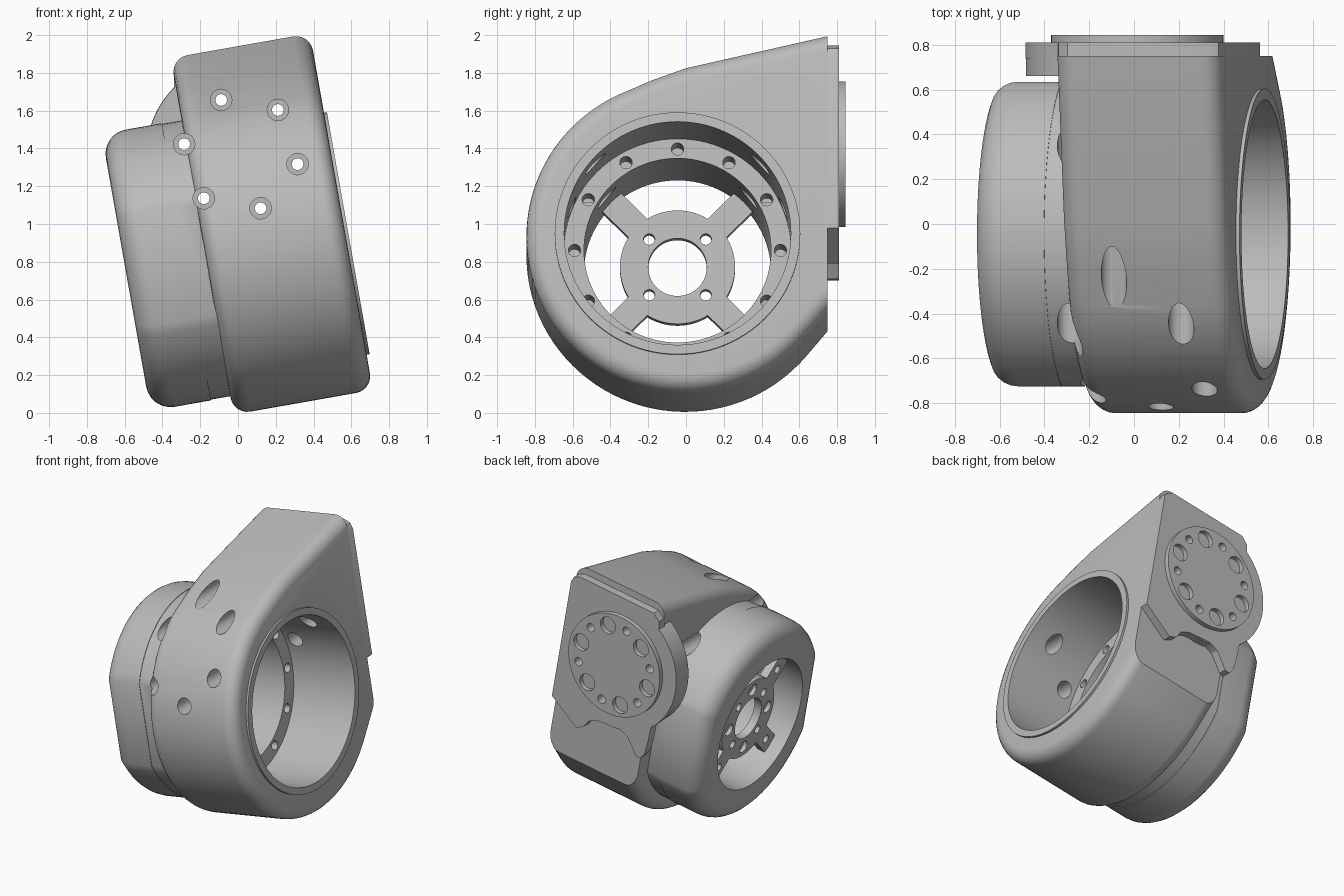
import bpy, bmesh
from math import sin, cos, asin, acos, degrees, radians, pi
from mathutils import Matrix

cube = bpy.data.objects.get("Cube")
if cube:
    bpy.data.objects.remove(cube, do_unlink=True)

grey = bpy.data.materials.new("satin_grey")
grey.use_nodes = True
grey.diffuse_color = (0.5, 0.5, 0.5, 1)
grey.node_tree.nodes["Principled BSDF"].inputs["Base Color"].default_value = (0.5, 0.5, 0.5, 1)

TILT = radians(10)
AXIS_Y = -0.045
# Axle frame: profiles drawn in (y, up), extruded along the tilted axle
AXLE = (Matrix.Translation((0, 0, 0.848)) @ Matrix.Rotation(-TILT, 4, 'Y')
        @ Matrix(((0, 0, 1, 0), (1, 0, 0, 0), (0, 1, 0, 0), (0, 0, 0, 1))))
# Back frame: profiles drawn in (x, z), extruded along y
BACK = Matrix(((1, 0, 0, 0), (0, 0, 1, 0), (0, 1, 0, 0), (0, 0, 0, 1)))


def circle(r, cx=AXIS_Y, cy=0, n=96):
    return [(cx + r * cos(2 * pi * i / n), cy + r * sin(2 * pi * i / n)) for i in range(n)]


def arc(r, start, end, cx, cy, n):
    angles = [radians(start + (end - start) * i / n) for i in range(n + 1)]
    return [(cx + r * cos(a), cy + r * sin(a)) for a in angles]


def flatted(r, half):
    """Circle with a flat at front and back."""
    a = degrees(acos(half / r))
    return arc(r, a, 180 - a, AXIS_Y, 0, 30) + arc(r, 180 + a, 360 - a, AXIS_Y, 0, 30)


def rect(x0, x1, y0, y1):
    return [(x0, y0), (x1, y0), (x1, y1), (x0, y1)]


def prism(name, pts, lo, hi, frame=AXLE, bevel=0, rims=()):
    """Extrude a profile from lo to hi; optionally round the chosen end rims."""
    bm = bmesh.new()
    bottom = [bm.verts.new((x, y, lo)) for x, y in pts]
    top = [bm.verts.new((x, y, hi)) for x, y in pts]
    bm.faces.new(bottom[::-1])
    bm.faces.new(top)
    for i in range(len(pts)):
        bm.faces.new((bottom[i - 1], bottom[i], top[i], top[i - 1]))
    bm.normal_update()
    if bevel:
        edges = [e for e in bm.edges
                 if any(all(abs(v.co.z - r) < 1e-5 for v in e.verts) for r in rims)]
        bmesh.ops.bevel(bm, geom=edges, offset=bevel, segments=6, profile=0.5,
                        affect='EDGES', clamp_overlap=False)
    bm.transform(frame)
    bm.normal_update()
    if bm.calc_volume(signed=True) < 0:
        bmesh.ops.reverse_faces(bm, faces=bm.faces)
    mesh = bpy.data.meshes.new(name)
    bm.to_mesh(mesh)
    bm.free()
    mesh.materials.append(grey)
    ob = bpy.data.objects.new(name, mesh)
    bpy.context.collection.objects.link(ob)
    return ob


def carve(ob, cutters):
    """Apply boolean cutters one by one, then discard them."""
    for c in cutters:
        c.hide_render = True
        mod = ob.modifiers.new("cut", 'BOOLEAN')
        mod.operation, mod.solver, mod.object = 'DIFFERENCE', 'EXACT', c
        dg = bpy.context.evaluated_depsgraph_get()
        mesh = bpy.data.meshes.new_from_object(ob.evaluated_get(dg))
        ob.modifiers.clear()
        ob.data = mesh
        bpy.data.objects.remove(c, do_unlink=True)


def cut(pts, lo, hi, frame=AXLE):
    return prism("cutter", pts, lo, hi, frame)


def ring_points(radius, count, first, cx, cy):
    return arc(radius, first, first + 360 * (count - 1) / count, cx, cy, count - 1)


def tilted(u, v):
    return (u * cos(TILT) - v * sin(TILT), 0.848 + u * sin(TILT) + v * cos(TILT))


DISC = (0.015, 1.37)
BOLTS = ring_points(0.305, 6, -10, *DISC)


def bolt_cuts(wide=True):
    cuts = [cut(circle(0.031, x, z, 24), -1.2, 1.2, BACK) for x, z in BOLTS]
    if wide:
        cuts += [cut(circle(0.057, x, z, 24), -1.2, 0.69, BACK) for x, z in BOLTS]
    return cuts


# Main housing: round body rising to a sloped top, flat at the back
outline = arc(0.84, -40, -245, -0.005, 0, 56)
outline += [(-0.18, 0.84), (0, 0.905), (1.1, 1.157), (1.1, 0.01)]
housing = prism("main_housing", outline, -0.172, 0.577, bevel=0.09, rims=(-0.172, 0.577))
carve(housing, [cut(rect(-2, 2, -1, 3), 0.75, 2, BACK),
                cut(circle(0.6), 0.07, 1), cut(circle(0.495), -1, 0.2)])
carve(housing, [cut(circle(0.033, y, v, 20), -0.08, 0.2)
                for y, v in ring_points(0.545, 12, 0, AXIS_Y, 0)])
carve(housing, bolt_cuts())

# Thin lip around the large opening
lip = prism("opening_lip", circle(0.65), 0.55, 0.593)
carve(lip, [cut(circle(0.6), 0, 1)])

# Collar and end drum, each with flats at front and back
collar = prism("collar", flatted(0.741, 0.676), -0.28, -0.15)
drum = prism("end_drum", flatted(0.745, 0.68), -0.602, -0.277, bevel=0.13, rims=(-0.602,))
for part in (collar, drum):
    carve(part, [cut(circle(0.495), -1, 1)])
carve(collar, bolt_cuts())

# Hub with four spokes
star = []
root, tip = [degrees(asin(0.07 / r)) for r in (0.305, 0.52)]
for k in range(4):
    a = 45 + 90 * k
    star += arc(0.52, a - tip, a + tip, AXIS_Y, 0, 2)
    star += arc(0.305, a + root, a + 90 - root, AXIS_Y, 0, 12)
hub = prism("spoked_hub", star, -0.5, -0.44)
carve(hub, [cut(circle(0.155), -1, 0)])
carve(hub, [cut(circle(0.03, y, v, 20), -1, 0) for y, v in ring_points(0.212, 4, 45, AXIS_Y, 0)])
for radius, first, size in ((0.23, 0, 0.045), (0.4, 45, 0.03)):
    carve(hub, [cut(circle(size, y, v, 20), -1, -0.47)
                for y, v in ring_points(radius, 4, first, AXIS_Y, 0)])

# Back plate with a round side and a wavy lower edge
edge = [tilted(0.577, 0.03), tilted(0.577, 0.96), tilted(0.56, 1.0), tilted(0.51, 1.025),
        tilted(-0.12, 1.025), tilted(-0.17, 0.98)]
edge += arc(0.5, 135, 235, *DISC, 24)
edge += [(-0.24, 0.82), (-0.215, 0.74), (-0.18, 0.7), (-0.14, 0.71), (-0.11, 0.77),
         (-0.07, 0.84), (0.0, 0.88), (0.18, 0.89), (0.25, 0.87), (0.3, 0.81), (0.36, 0.79)]
plate = prism("back_plate", edge, 0.74, 0.81, BACK)
pad = prism("round_pad", circle(0.498, *DISC), 0.66, 0.805, BACK)
carve(pad, [cut(rect(-2, 2, -2, 2), 0.575, 1.5)])
for part in (plate, pad):
    carve(part, bolt_cuts(wide=False))

# Mounting disc with alternating large and small holes
disc = prism("mounting_disc", circle(0.385, *DISC), 0.8, 0.845, BACK)
carve(disc, bolt_cuts(wide=False))
carve(disc, [cut(circle(0.063, x, z, 32), 0.7, 1, BACK)
             for x, z in ring_points(0.295, 6, 20, *DISC)])

for part in (housing, lip, collar, drum, hub, plate, pad, disc):
    part.data.shade_smooth()
    part.data.set_sharp_from_angle(angle=radians(30))
